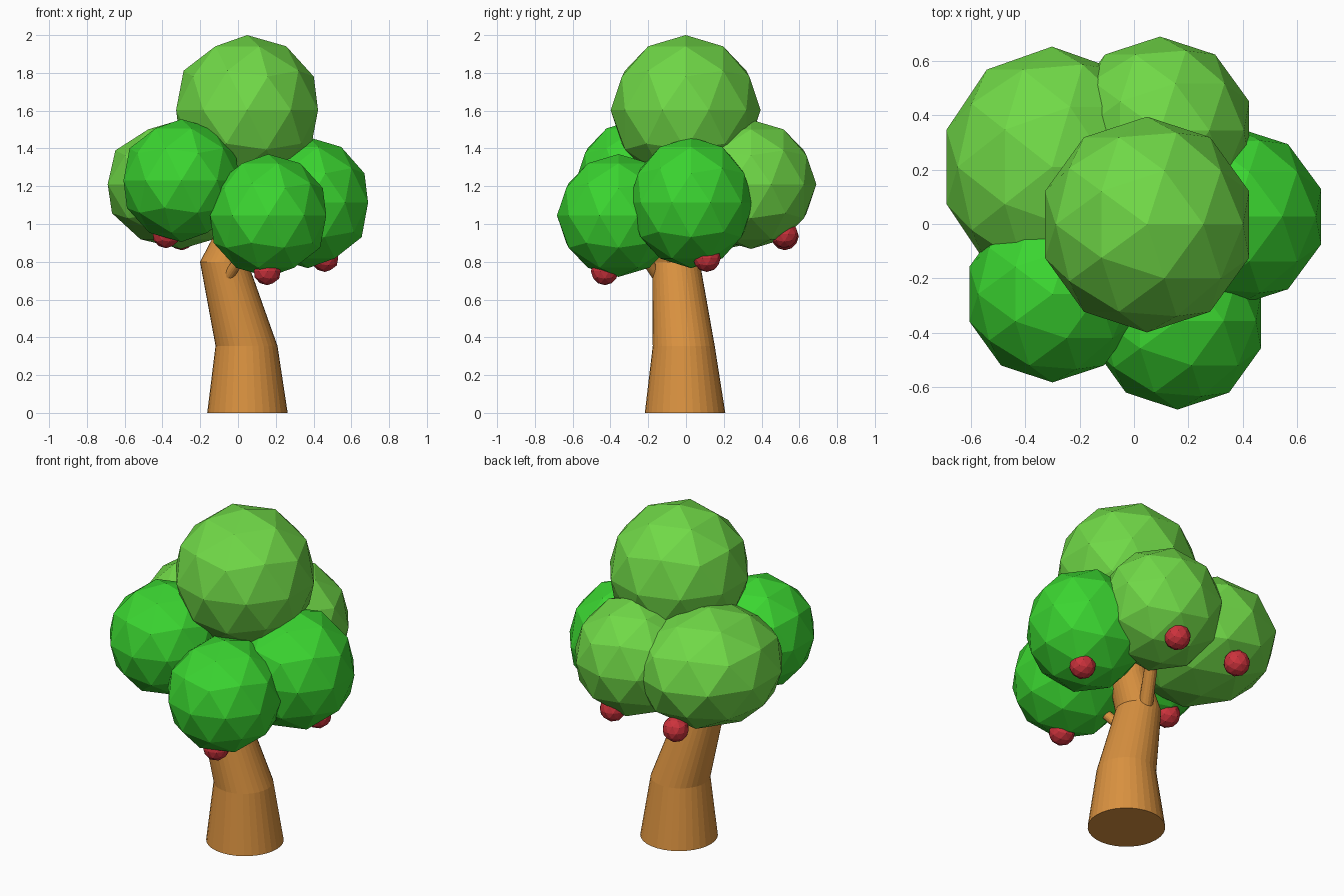
import bpy, bmesh, math
from mathutils import Vector

if "Cube" in bpy.data.objects:
    bpy.data.objects.remove(bpy.data.objects["Cube"])


def material(name, rgb):
    m = bpy.data.materials.new(name)
    m.diffuse_color = (*rgb, 1)
    m.use_nodes = True
    m.node_tree.nodes["Principled BSDF"].inputs["Base Color"].default_value = m.diffuse_color
    return m


BARK = material("bark_brown", (0.70, 0.287, 0.051))
LIGHT = material("light_green", (0.162, 0.69, 0.063))
BRIGHT = material("bright_green", (0.043, 0.665, 0.03))
RED = material("fruit_red", (0.60, 0.032, 0.045))


def finish(name, bm, mat):
    bmesh.ops.recalc_face_normals(bm, faces=bm.faces)
    me = bpy.data.meshes.new(name)
    bm.to_mesh(me)
    bm.free()
    me.materials.append(mat)
    ob = bpy.data.objects.new(name, me)
    bpy.context.collection.objects.link(ob)
    return ob


def ball(name, centre, radii, mat):
    bm = bmesh.new()
    bmesh.ops.create_icosphere(bm, subdivisions=2, radius=1)
    bmesh.ops.scale(bm, vec=radii, verts=bm.verts)
    bmesh.ops.translate(bm, vec=centre, verts=bm.verts)
    finish(name, bm, mat)


def limb(name, rings, normal, sides, mat):
    """Loft round rings (x, y, z, radius) that all face along normal."""
    bm = bmesh.new()
    turn = Vector((0, 0, 1)).rotation_difference(Vector(normal))
    loops = []
    for x, y, z, r in rings:
        loops.append([bm.verts.new(Vector((x, y, z)) + turn @ Vector(
            (r * math.cos(a), r * math.sin(a), 0)))
            for a in (2 * math.pi * i / sides for i in range(sides))])
    for lo, hi in zip(loops, loops[1:]):
        for i in range(sides):
            j = (i + 1) % sides
            bm.faces.new((lo[i], lo[j], hi[j], hi[i]))
    bm.faces.new(loops[0][::-1])
    bm.faces.new(loops[-1])
    finish(name, bm, mat)


# bent trunk
limb("trunk", [(0.05, -0.005, 0, 0.213), (0.045, -0.012, 0.355, 0.164),
               (-0.075, -0.053, 0.80, 0.126), (0.0, -0.04, 0.97, 0.112),
               (0.05, 0.0, 1.4, 0.07)], (0, 0, 1), 32, BARK)

# side branches
for name, a, b, r in [("front_branch", (-0.08, -0.12, 0.68), (0.12, -0.33, 0.98), 0.03),
                      ("back_branch", (-0.06, 0.02, 0.76), (0.09, 0.30, 1.12), 0.04)]:
    limb(name, [(*a, r), (*b, r * 0.8)], Vector(b) - Vector(a), 16, BARK)

# foliage
ball("crown_foliage", (0.048, -0.002, 1.603), (0.395, 0.397, 0.397), LIGHT)
ball("back_left_foliage", (-0.302, 0.21, 1.21), (0.408, 0.443, 0.342), LIGHT)
ball("back_foliage", (0.096, 0.344, 1.21), (0.345, 0.346, 0.342), LIGHT)
ball("front_left_foliage", (-0.30, -0.258, 1.23), (0.322, 0.325, 0.325), BRIGHT)
ball("front_foliage", (0.16, -0.357, 1.045), (0.323, 0.326, 0.325), BRIGHT)
ball("right_foliage", (0.37, 0.027, 1.113), (0.335, 0.33, 0.347), BRIGHT)

# hanging fruit
for i, p in enumerate([(-0.38, -0.17, 0.946), (0.155, -0.43, 0.75), (0.46, 0.11, 0.82),
                       (0.125, 0.52, 0.946), (-0.297, 0.523, 0.935)]):
    ball(f"fruit_{i + 1}", p, (0.074,) * 3, RED)
